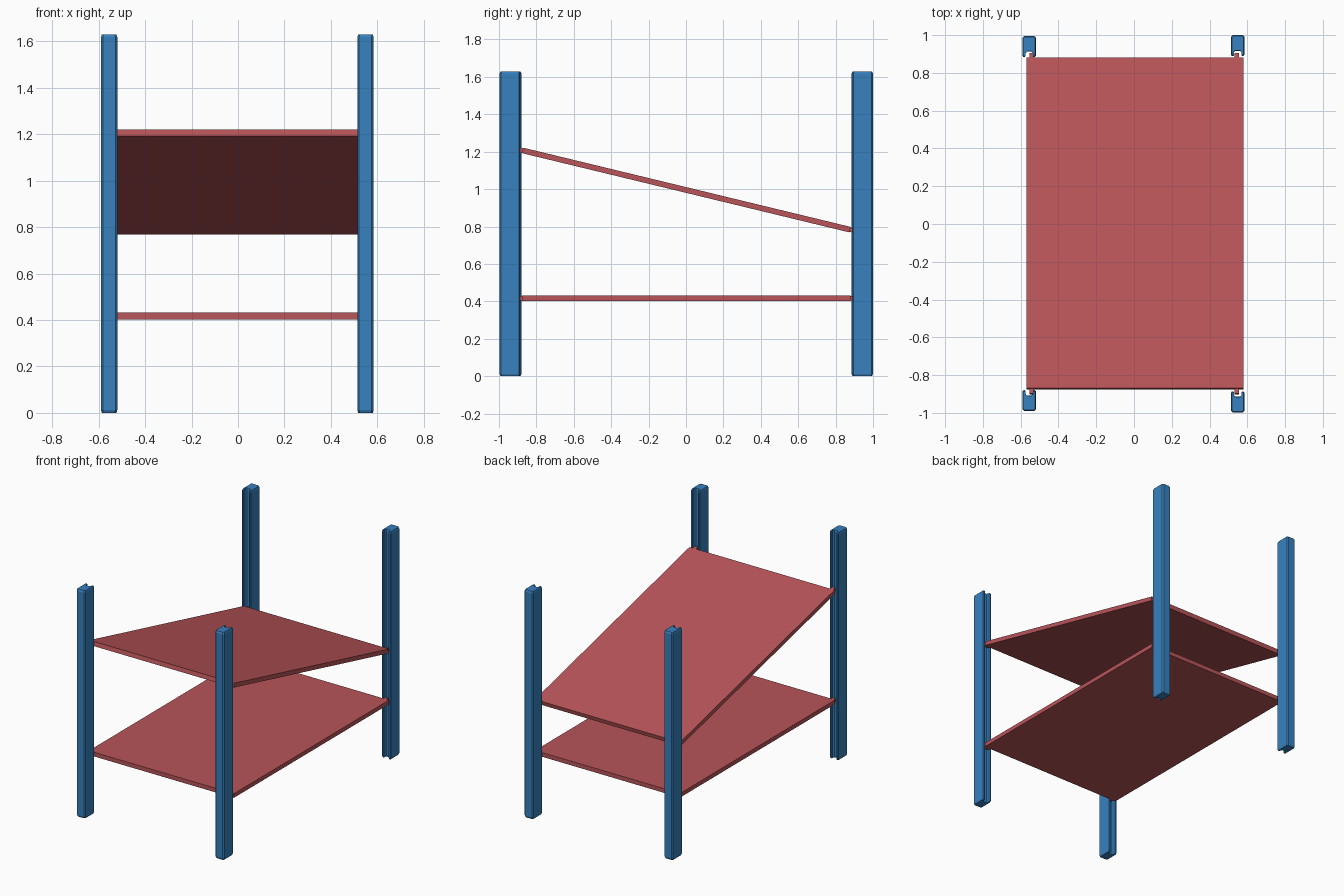
import bpy, bmesh, math
from mathutils import Matrix, Vector

if "Cube" in bpy.data.objects:
    bpy.data.objects.remove(bpy.data.objects["Cube"])


def material(name, rgb):
    m = bpy.data.materials.new(name)
    m.diffuse_color = (*rgb, 1)
    m.use_nodes = True
    m.node_tree.nodes["Principled BSDF"].inputs["Base Color"].default_value = m.diffuse_color
    return m


BLUE = material("blue", (0.038, 0.22, 0.52))
RED = material("red", (0.48, 0.09, 0.10))


def finish(bm, name, mat):
    bmesh.ops.recalc_face_normals(bm, faces=bm.faces)
    me = bpy.data.meshes.new(name)
    bm.to_mesh(me)
    bm.free()
    me.materials.append(mat)
    ob = bpy.data.objects.new(name, me)
    bpy.context.collection.objects.link(ob)
    return ob


# Grooved post profile: closed outer side at y = 0, groove opening at y = D
W, D, H, C = 0.035, 0.11, 1.63, 0.008
half = [(W - C, 0), (W, C), (W, D - 0.005), (W - 0.004, D),
        (0.022, D), (0.021, D - 0.018), (0.013, D - 0.027)]
PROFILE = half + [(-x, y) for x, y in reversed(half)]


def post(name, x, y, side):
    bm = bmesh.new()
    # rings with slightly tapered ends
    rings = []
    for z, s in ((0, 0.9), (0.012, 1), (H - 0.012, 1), (H, 0.9)):
        rings.append([bm.verts.new((x + px * s,
                                    y - side * ((py - D / 2) * s + D / 2), z))
                      for px, py in PROFILE])
    n = len(PROFILE)
    for a, b in zip(rings, rings[1:]):
        for i in range(n):
            j = (i + 1) % n
            bm.faces.new((a[i], a[j], b[j], b[i]))
    bm.faces.new(rings[0])
    bm.faces.new(rings[-1])
    finish(bm, name, BLUE)


post("front_left_post", -0.555, -0.99, -1)
post("front_right_post", 0.549, -0.997, -1)
post("back_left_post", -0.555, 0.995, 1)
post("back_right_post", 0.549, 1.0, 1)


def box(bm, centre, size):
    bmesh.ops.create_cube(bm, size=1, matrix=Matrix.Translation(centre)
                          @ Matrix.Diagonal((*size, 1)))


# Shelf panel with a small corner tongue running into each post groove
def shelf(name, z, length, angle):
    bm = bmesh.new()
    box(bm, Vector((0.006, 0, 0)), (1.15, length, 0.03))
    for x in (-0.542, 0.545):
        for s in (-1, 1):
            box(bm, Vector((x, s * (length / 2 + 0.012), 0)), (0.024, 0.03, 0.024))
    ob = finish(bm, name, RED)
    ob.location = (0, 0.002, z)
    ob.rotation_euler.x = angle


shelf("lower_shelf", 0.417, 1.755, 0)
shelf("upper_sloped_shelf", 0.995, 1.80, -math.radians(13.6))
